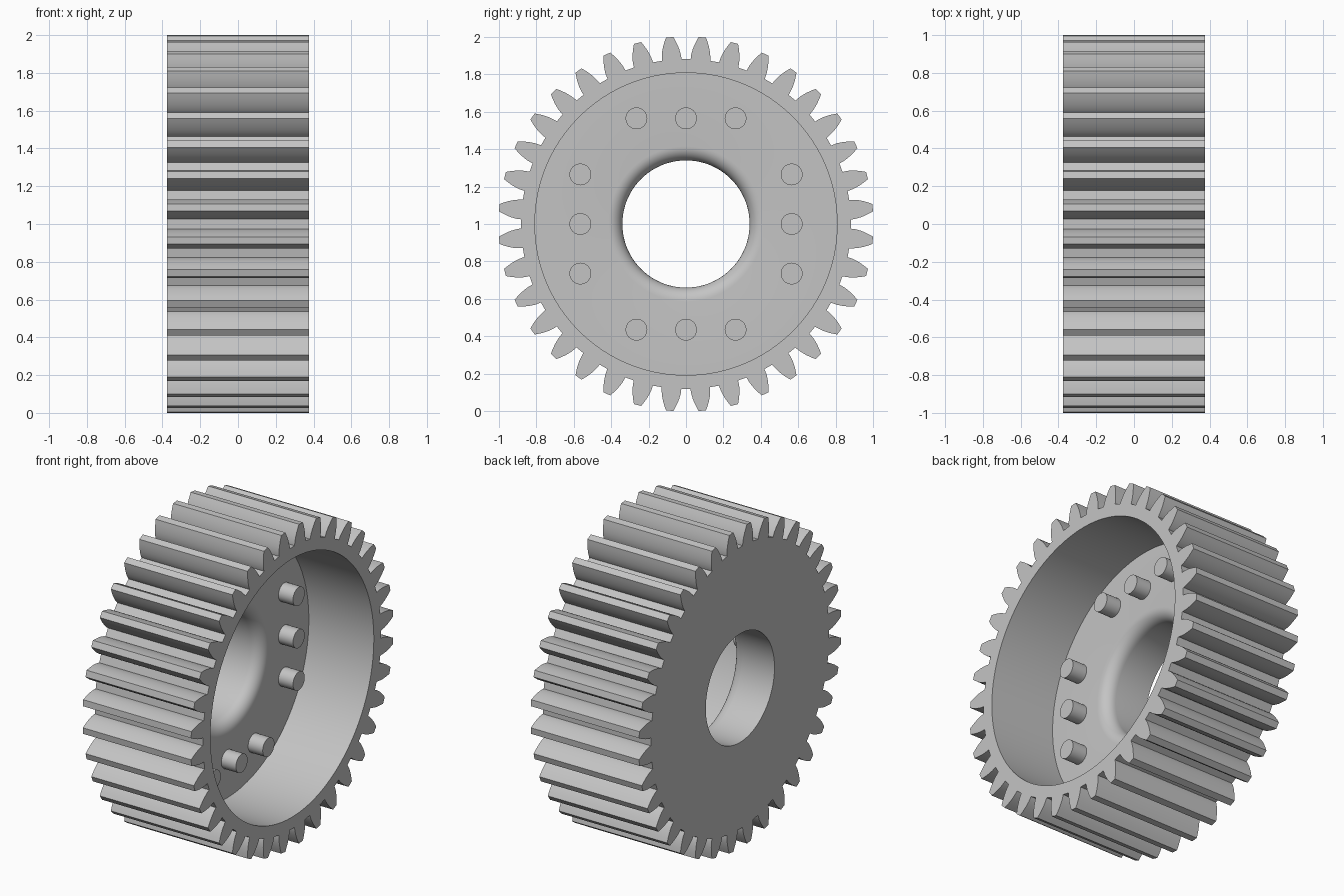
import bpy, bmesh, math
from mathutils import Matrix

cube = bpy.data.objects.get("Cube")
if cube:
    bpy.data.objects.remove(cube)

TEETH = 36
HALF_WIDTH = 0.375
TIP, ROOT = 1.002, 0.882
PITCH = TIP * TEETH / (TEETH + 2)
BASE = PITCH * math.cos(math.radians(20))
RECESS, WEB_X = 0.808, -0.075
BORE, FILLET = 0.34, 0.075

steel = bpy.data.materials.new("plain grey steel")
steel.use_nodes = True
GREY = (0.55, 0.55, 0.55, 1)
steel.diffuse_color = GREY
steel.node_tree.nodes["Principled BSDF"].inputs["Base Color"].default_value = GREY


def finish(bm, name):
    bmesh.ops.recalc_face_normals(bm, faces=bm.faces)
    mesh = bpy.data.meshes.new(name)
    bm.to_mesh(mesh)
    bm.free()
    mesh.materials.append(steel)
    obj = bpy.data.objects.new(name, mesh)
    bpy.context.collection.objects.link(obj)
    bpy.ops.object.select_all(action='DESELECT')
    obj.select_set(True)
    bpy.context.view_layer.objects.active = obj
    bpy.ops.object.shade_smooth_by_angle(angle=math.radians(30))
    return obj


def involute(r):
    a = math.acos(min(1, BASE / r))
    return math.tan(a) - a


def tooth_profile():
    """One tooth as (half angle, radius) pairs, from one root to the other."""
    half = math.pi / (2 * TEETH) + involute(PITCH)
    flank = [(half, ROOT)]
    for i in range(6):
        r = BASE + (TIP - BASE) * i / 5
        flank.append((half - involute(r), r))
    return [(-a, r) for a, r in flank] + flank[::-1]


# Gear outline and matching round rings
step = 2 * math.pi / TEETH
tooth = tooth_profile()
outline = [((i + 0.5) * step + a, r) for i in range(TEETH) for a, r in tooth]
count = len(outline)
start = outline[0][0]


def circle(r):
    return [(start + 2 * math.pi * i / count, r) for i in range(count)]


# Closed cross-section: teeth, open recess, rounded bore edge, bore
sections = [(outline, -HALF_WIDTH), (outline, HALF_WIDTH),
            (circle(RECESS), HALF_WIDTH), (circle(RECESS), WEB_X)]
for i in range(9):
    t = math.pi / 2 * i / 8
    sections.append((circle(BORE + FILLET * (1 - math.sin(t))),
                     WEB_X - FILLET * (1 - math.cos(t))))
sections.append((circle(BORE), -HALF_WIDTH))

bm = bmesh.new()
rings = [[bm.verts.new((x, r * math.sin(a), 1 + r * math.cos(a))) for a, r in pts]
         for pts, x in sections]
for k, ring in enumerate(rings):
    other = rings[(k + 1) % len(rings)]
    for i in range(count):
        j = (i + 1) % count
        bm.faces.new((ring[i], ring[j], other[j], other[i]))
finish(bm, "gear_body")

# Twelve pins standing on the web, three on each side
PIN_END = 0.026
PIN_START = WEB_X - 0.01
bm = bmesh.new()
for turn in range(4):
    for side in (-0.265, 0, 0.265):
        a = turn * math.pi / 2
        y = 0.565 * math.cos(a) - side * math.sin(a)
        z = 0.565 * math.sin(a) + side * math.cos(a)
        place = (Matrix.Translation(((PIN_START + PIN_END) / 2, y, 1 + z))
                 @ Matrix.Rotation(math.pi / 2, 4, 'Y'))
        bmesh.ops.create_cone(bm, cap_ends=True, segments=32, radius1=0.058,
                              radius2=0.058, depth=PIN_END - PIN_START, matrix=place)
finish(bm, "web_pins")
